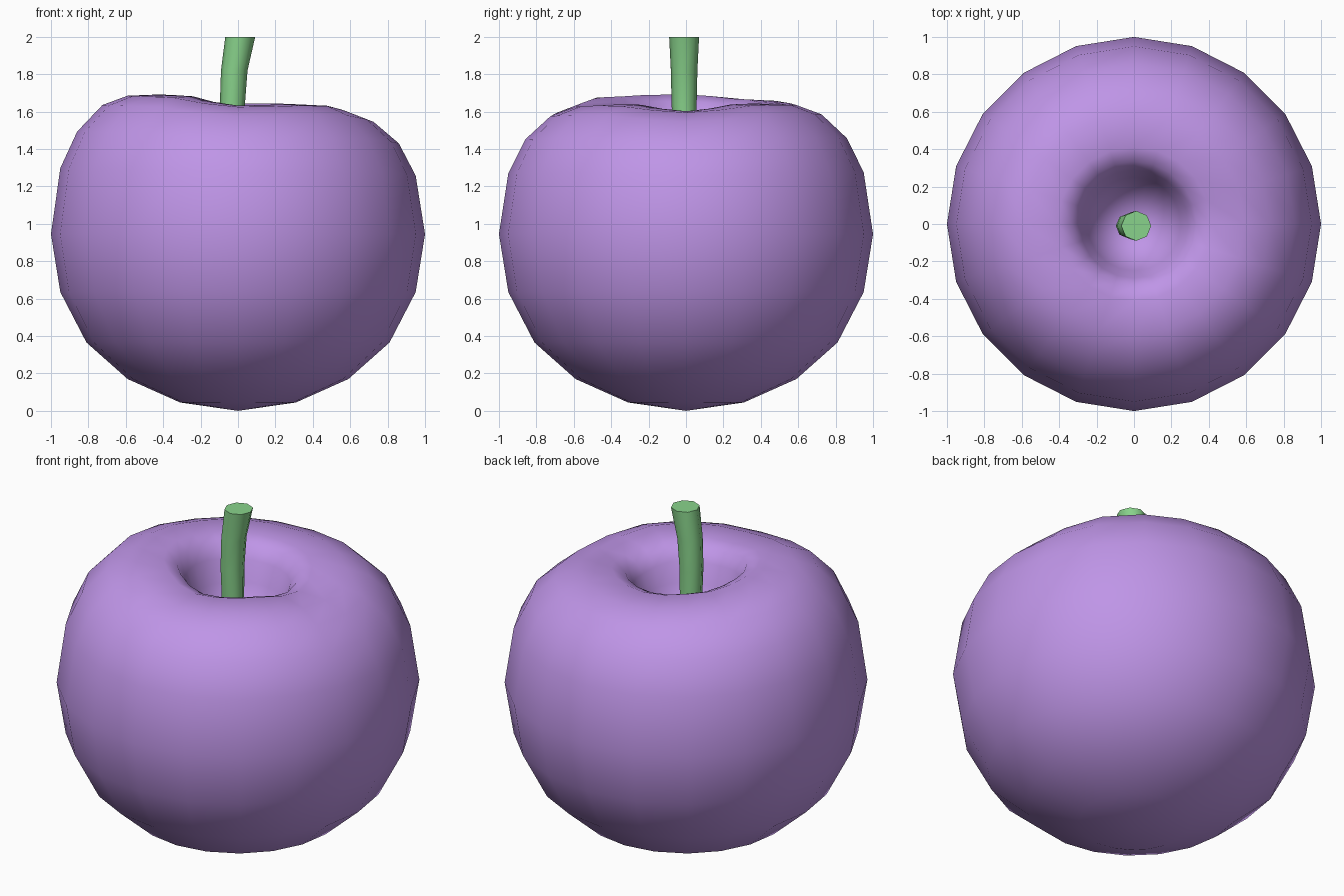
import bpy, bmesh, math
from mathutils import Vector

if "Cube" in bpy.data.objects:
    bpy.data.objects.remove(bpy.data.objects["Cube"])


def material(name, color):
    m = bpy.data.materials.new(name)
    m.diffuse_color = (*color, 1)
    m.use_nodes = True
    m.node_tree.nodes["Principled BSDF"].inputs["Base Color"].default_value = m.diffuse_color
    return m


def loft(name, rings, mat, start=None, end=None, sharp_end=False):
    """Skin closed rings of points; close ends with a pole point or a cap."""
    bm = bmesh.new()
    loops = [[bm.verts.new(p) for p in ring] for ring in rings]
    n = len(loops[0])
    for a, b in zip(loops, loops[1:]):
        for i in range(n):
            j = (i + 1) % n
            bm.faces.new((a[i], a[j], b[j], b[i]))
    for loop, pole in ((loops[0], start), (loops[-1], end)):
        if pole is None:
            bm.faces.new(loop)
        else:
            v = bm.verts.new(pole)
            for i in range(n):
                bm.faces.new((loop[i], loop[(i + 1) % n], v))
    bmesh.ops.recalc_face_normals(bm, faces=bm.faces)
    for f in bm.faces:
        f.smooth = len(f.verts) <= 4
    if sharp_end:
        for e in bm.edges:
            e.smooth = all(len(f.verts) <= 4 for f in e.link_faces)
    me = bpy.data.meshes.new(name)
    bm.to_mesh(me)
    bm.free()
    me.materials.append(mat)
    ob = bpy.data.objects.new(name, me)
    bpy.context.collection.objects.link(ob)
    return ob


# Fruit: 20-sided revolve with an uneven rim around the stem hollow
SIDES = 20
# radius, height, how strongly the uneven rim applies
profile = [
    (0.31, 0.045, 0), (0.59, 0.17, 0), (0.81, 0.365, 0), (0.95, 0.635, 0),
    (1.0, 0.945, 0), (0.95, 1.28, 0.45), (0.86, 1.465, 0.7), (0.725, 1.595, 1),
    (0.59, 1.645, 1), (0.41, 1.652, 1), (0.335, 1.62, 0.9), (0.29, 1.55, 0.6),
    (0.25, 1.43, 0.2), (0.19, 1.31, 0), (0.10, 1.24, 0),
]
# rim height change every 45 degrees, starting at +x
rim = [-0.05, -0.01, -0.01, 0.015, 0.04, 0.035, -0.02, -0.012]


def rim_offset(angle):
    t = angle / (math.pi / 4)
    i = int(t)
    f = (1 - math.cos((t - i) * math.pi)) / 2
    return rim[i % 8] * (1 - f) + rim[(i + 1) % 8] * f


rings = []
for r, z, w in profile:
    ring = []
    for k in range(SIDES):
        a = 2 * math.pi * k / SIDES
        ring.append((r * math.cos(a), r * math.sin(a), z + w * rim_offset(a)))
    rings.append(ring)
loft("fruit", rings, material("purple_skin", (0.52, 0.30, 0.80)),
     start=(0, 0, 0), end=(0, 0, 1.22))

# Stem: eight-sided, bending towards +x and widening at the top
path = [(-0.02, 0, 1.20, 0.06), (-0.03, -0.005, 1.42, 0.062),
        (-0.03, -0.01, 1.64, 0.067), (-0.02, -0.01, 1.82, 0.071),
        (0.012, -0.01, 2.0, 0.08)]
stem_rings = [[Vector((x + r * math.cos(math.tau * k / 8),
                       y + r * math.sin(math.tau * k / 8), z))
               for k in range(8)] for x, y, z, r in path]
loft("stem", stem_rings, material("green_stem", (0.25, 0.65, 0.26)),
     sharp_end=True)
